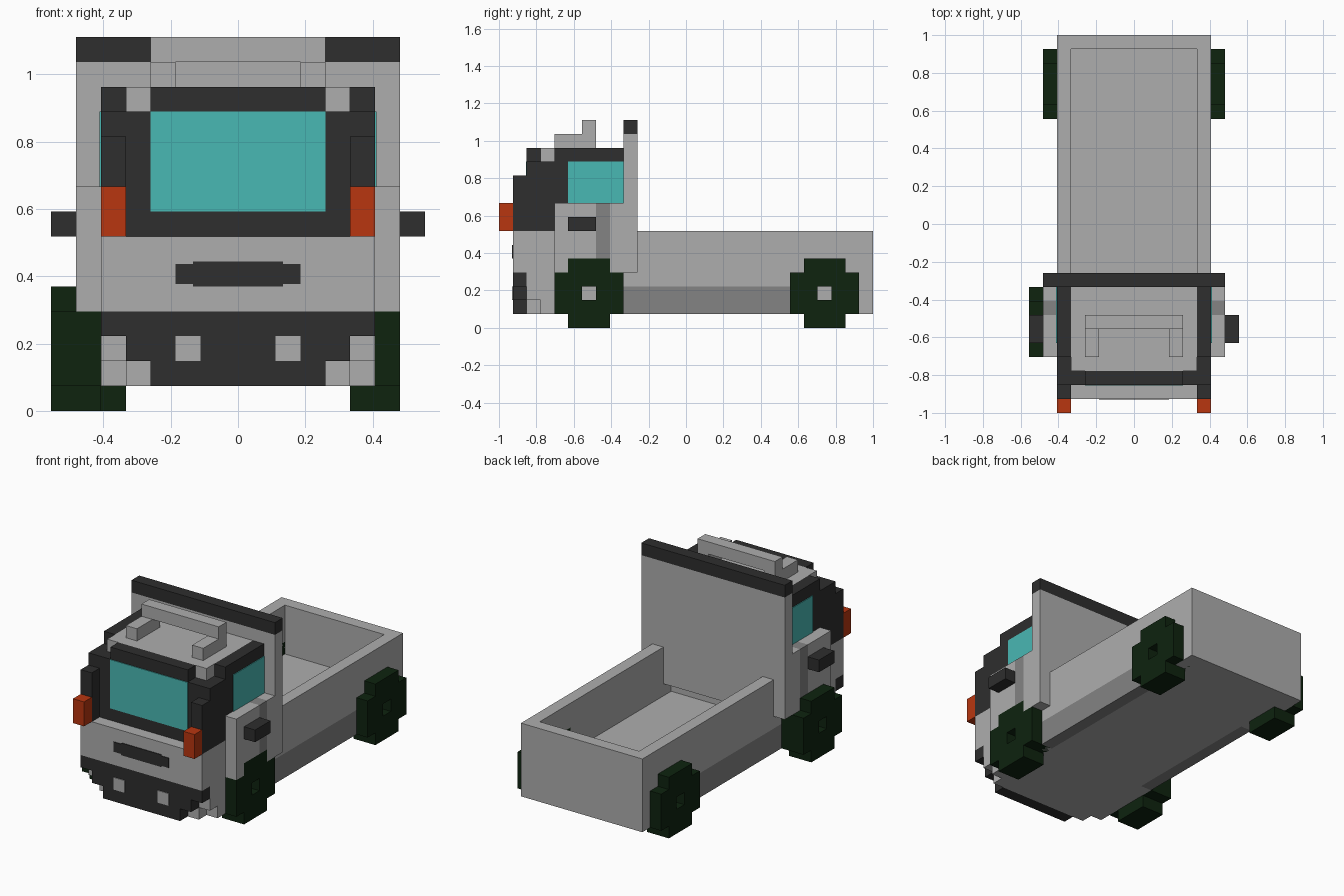
import bpy
import bmesh
from mathutils import Matrix, Vector

if "Cube" in bpy.data.objects:
    bpy.data.objects.remove(bpy.data.objects["Cube"], do_unlink=True)

U = 2 / 27    # block size; the model is 27 blocks long
T = 0.06      # plate thickness in blocks


def make_material(name, rgb):
    lin = [(c / 255 / 12.92) if c <= 10 else ((c / 255 + 0.055) / 1.055) ** 2.4 for c in rgb]
    mat = bpy.data.materials.new(name)
    mat.use_nodes = True
    mat.diffuse_color = (*lin, 1)
    bsdf = mat.node_tree.nodes["Principled BSDF"]
    bsdf.inputs["Base Color"].default_value = (*lin, 1)
    bsdf.inputs["Roughness"].default_value = 0.8
    return mat


GREY = make_material("light grey", (174, 174, 174))
MID = make_material("mid grey", (131, 131, 131))
DARK = make_material("charcoal", (46, 46, 46))
GLASS = make_material("teal glass", (73, 184, 180))
TYRE = make_material("dark green", (14, 35, 15))
ORANGE = make_material("orange", (184, 54, 16))


def part(name, mat, boxes, mirror=False):
    """One object from boxes (x0, x1, y0, y1, z0, z1) in blocks; y counts from the front."""
    bm = bmesh.new()
    if mirror:
        boxes = boxes + [(-b[1], -b[0], *b[2:]) for b in boxes]
    for x0, x1, y0, y1, z0, z1 in boxes:
        centre = Vector(((x0 + x1) / 2, (y0 + y1) / 2 - 13.5, (z0 + z1) / 2)) * U
        size = Vector((x1 - x0, y1 - y0, z1 - z0)) * U
        bmesh.ops.create_cube(bm, size=1,
                              matrix=Matrix.Translation(centre) @ Matrix.Diagonal((*size, 1)))
    mesh = bpy.data.meshes.new(name)
    bm.to_mesh(mesh)
    bm.free()
    mesh.materials.append(mat)
    obj = bpy.data.objects.new(name, mesh)
    bpy.context.collection.objects.link(obj)
    return obj


def wheel(name, x0, x1, y):
    """Blocky wheel with a square hub hole, five blocks across."""
    rows = [(1, 4, 0, 1), (0, 5, 1, 2), (0, 2, 2, 3), (3, 5, 2, 3), (0, 5, 3, 4), (1, 4, 4, 5)]
    part(name, TYRE, [(x0, x1, y + a, y + b, c, d) for a, b, c, d in rows])


# Cargo bed: floor, rear end and side walls
part("bed_floor", GREY, [(-4.5, 4.5, 9, 26, 1, 3)])
part("bed_tailgate", GREY, [(-5.5, 5.5, 26, 27, 1, 7)])
part("bed_sides", GREY, [(4.5, 5.5, 9, 26, 3, 7), (4.5, 5.5, 21, 26, 1, 3)], mirror=True)
part("side_skirts", MID, [(4.5, 5.5, 9, 21, 1, 3)], mirror=True)

# Wall behind the cab with its dark cap
part("cab_rear_wall", GREY, [(-6.5, 6.5, 9, 10, 4, 14)])
part("rear_wall_cap", DARK, [(-6.5, 6.5, 9, 10, 14, 15)])

# Lower cab and stepped bumper
part("cab_lower_body", GREY, [(-5.5, 5.5, 3, 9, 1, 2), (-4.5, 4.5, 2, 3, 1, 2),
                              (-5.5, 5.5, 2, 9, 2, 4), (-5.5, 5.5, 1, 9, 4, 7)])
part("front_bumper", DARK, [(-3.5, 3.5, 1, 2, 1, 2), (-4.5, 4.5, 1, 2, 2, 3),
                            (-5.5, 5.5, 1, 2, 3, 4)])
part("grille", DARK, [(-1.8, 1.8, 1 - T, 1, 5, 6), (-2.5, 2.5, 1 - T, 1, 5.1, 5.9)])
part("headlamps", GREY, [(1.5, 2.5, 1 - T, 1, 2, 3)], mirror=True)

# Upper cab, pillars and roof
part("cab_upper_body", DARK, [(-5.5, 5.5, 2, 9, 7, 12)])
part("front_pillars", DARK, [(4.5, 5.5, 1, 2, 7, 11)], mirror=True)
part("roof_panel", GREY, [(-4.5, 4.5, 3, 9, 12, 13)])
part("roof_front_edge", DARK, [(-3.5, 3.5, 2, 3, 12, 13)])
part("roof_side_edges", DARK, [(4.5, 5.5, 4, 9, 12, 13)], mirror=True)
part("roof_rack_bar", GREY, [(-3.5, 3.5, 6, 7, 14, 15)])
part("roof_rack_legs", GREY, [(2.5, 3.5, 4, 7, 13, 14)], mirror=True)

# Glass
part("windshield", GLASS, [(-3.5, 3.5, 2 - T, 2, 8, 12)])
part("side_windows", GLASS, [(5.5, 5.5 + T, 5, 9, 9, 12)], mirror=True)

# Side panels over the front wheels
part("door_panels", GREY, [(5.5, 6.5, 4, 5, 4, 9), (5.5, 6.5, 5, 7, 5, 9)], mirror=True)
part("door_seams", MID, [(5.5, 6.5, 7, 8, 5, 9)], mirror=True)
part("rear_door_posts", GREY, [(5.5, 6.5, 8, 9, 4, 9)], mirror=True)

# Mirrors and indicator lamps
part("side_mirrors", DARK, [(6.5, 7.5, 5, 7, 7, 8)], mirror=True)
part("indicator_lamps", ORANGE, [(4.5, 5.5, 0, 1, 7, 9)], mirror=True)

# Wheels; the right front one sits one block further out
wheel("front_left_wheel", 4.5, 6.5, 4)
wheel("front_right_wheel", -7.5, -5.5, 4)
wheel("rear_left_wheel", 4.5, 6.5, 21)
wheel("rear_right_wheel", -6.5, -4.5, 21)
